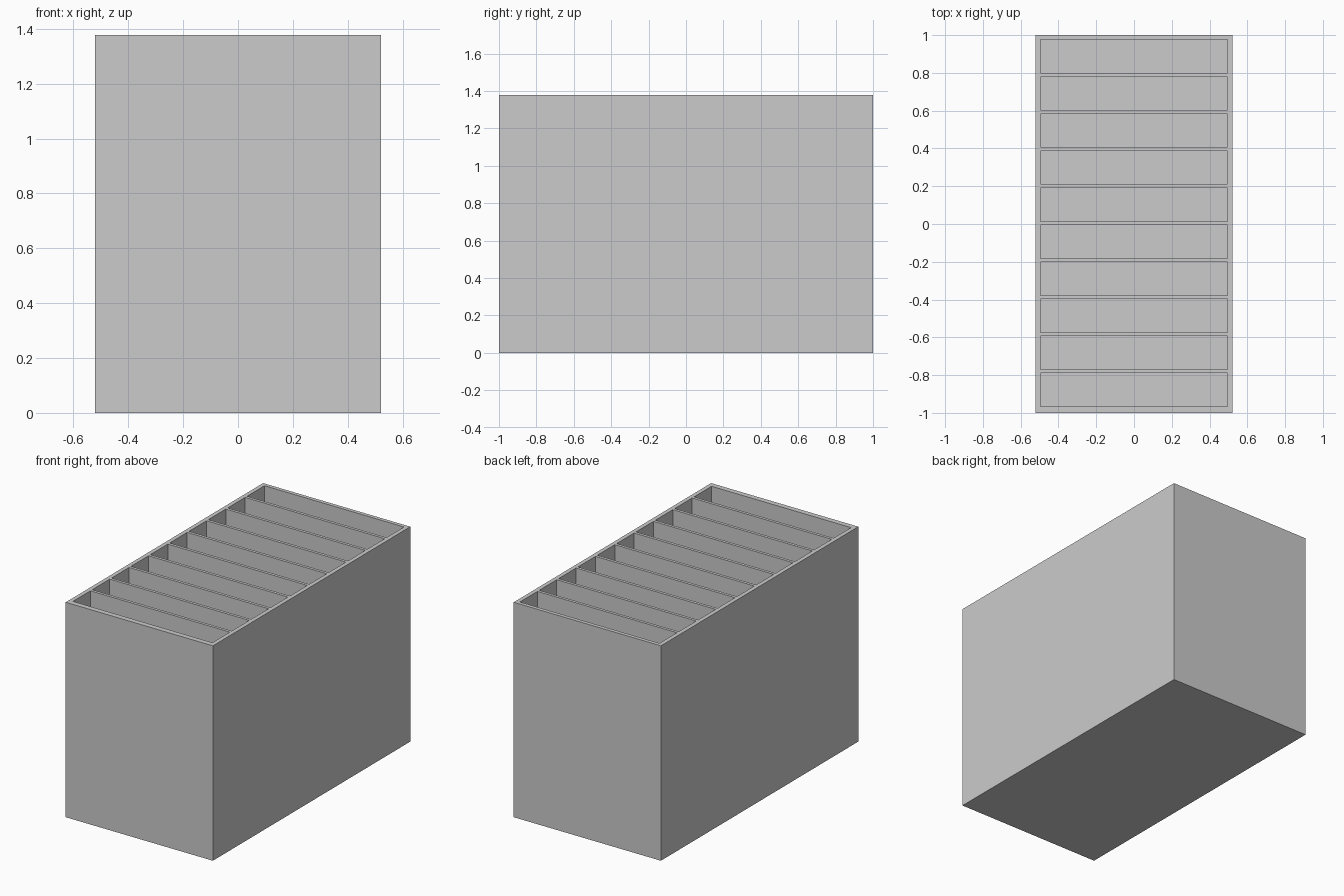
import bpy
import bmesh
from mathutils import Matrix, Vector

cube = bpy.data.objects.get("Cube")
if cube:
    bpy.data.objects.remove(cube, do_unlink=True)

WIDTH, LENGTH, HEIGHT = 1.044, 2.0, 1.378
WALL, FLOOR = 0.027, 0.027
SLOTS, SLOT_LENGTH, PITCH = 10, 0.177, 0.196
FIRST_SLOT = -0.877

grey = bpy.data.materials.new("plain grey")
grey.use_nodes = True
colour = (0.6, 0.6, 0.6, 1)
grey.diffuse_color = colour
grey.node_tree.nodes["Principled BSDF"].inputs["Base Color"].default_value = colour


def add_box(bm, centre, size):
    matrix = Matrix.Translation(centre) @ Matrix.Diagonal(Vector(size)).to_4x4()
    bmesh.ops.create_cube(bm, size=1, matrix=matrix)


def make_object(name, boxes):
    bm = bmesh.new()
    for centre, size in boxes:
        add_box(bm, centre, size)
    mesh = bpy.data.meshes.new(name)
    bm.to_mesh(mesh)
    bm.free()
    mesh.materials.append(grey)
    obj = bpy.data.objects.new(name, mesh)
    bpy.context.collection.objects.link(obj)
    return obj


# Solid block for the outer case
case = make_object("divided_case", [((0, 0, HEIGHT / 2), (WIDTH, LENGTH, HEIGHT))])

# Row of open compartments, cut down to a thin floor
cutters = make_object("compartment_cutters", [
    ((0, FIRST_SLOT + i * PITCH, FLOOR + HEIGHT / 2),
     (WIDTH - 2 * WALL, SLOT_LENGTH, HEIGHT))
    for i in range(SLOTS)])
cutters.hide_render = True

cut = case.modifiers.new("compartments", "BOOLEAN")
cut.operation = "DIFFERENCE"
cut.solver = "EXACT"
cut.object = cutters

# Apply the cut and drop the helper
bpy.context.view_layer.update()
depsgraph = bpy.context.evaluated_depsgraph_get()
result = bpy.data.meshes.new_from_object(case.evaluated_get(depsgraph))
case.modifiers.clear()
case.data = result
bpy.data.objects.remove(cutters, do_unlink=True)
